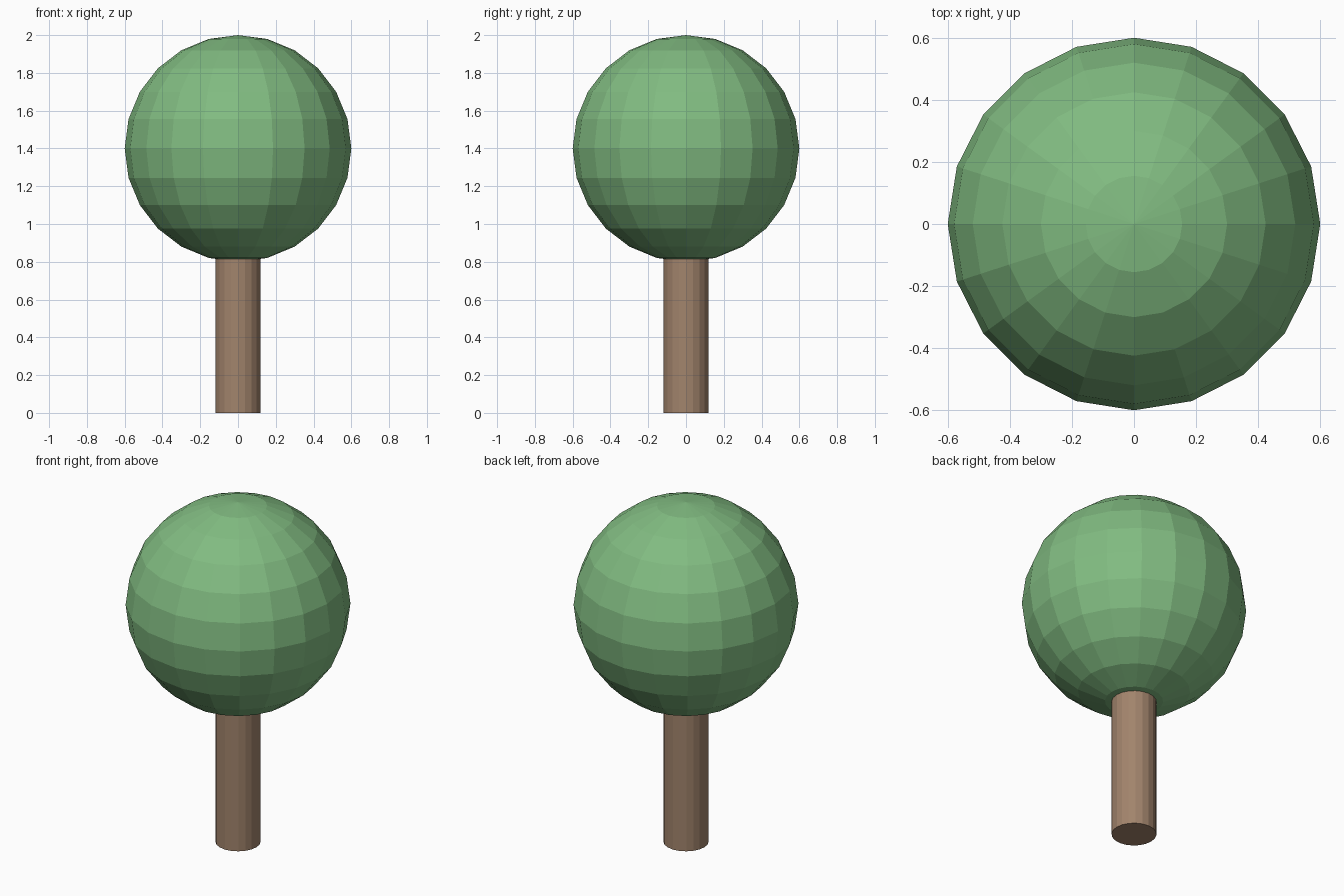
import bpy

if "Cube" in bpy.data.objects:
    bpy.data.objects.remove(bpy.data.objects["Cube"])


def paint(obj, name, rgb):
    mat = bpy.data.materials.new(name)
    mat.diffuse_color = (*rgb, 1.0)
    mat.use_nodes = True
    mat.node_tree.nodes["Principled BSDF"].inputs["Base Color"].default_value = mat.diffuse_color
    obj.data.materials.append(mat)


# Trunk: plain cylinder running slightly into the crown
bpy.ops.mesh.primitive_cylinder_add(vertices=20, radius=0.12, depth=0.9,
                                    location=(0, 0, 0.45))
trunk = bpy.context.object
trunk.name = "trunk"
paint(trunk, "bark", (0.36, 0.23, 0.15))

# Crown: faceted ball of foliage
bpy.ops.mesh.primitive_uv_sphere_add(segments=20, ring_count=12, radius=0.6,
                                     location=(0, 0, 1.4))
crown = bpy.context.object
crown.name = "crown"
paint(crown, "leaves", (0.22, 0.50, 0.22))
